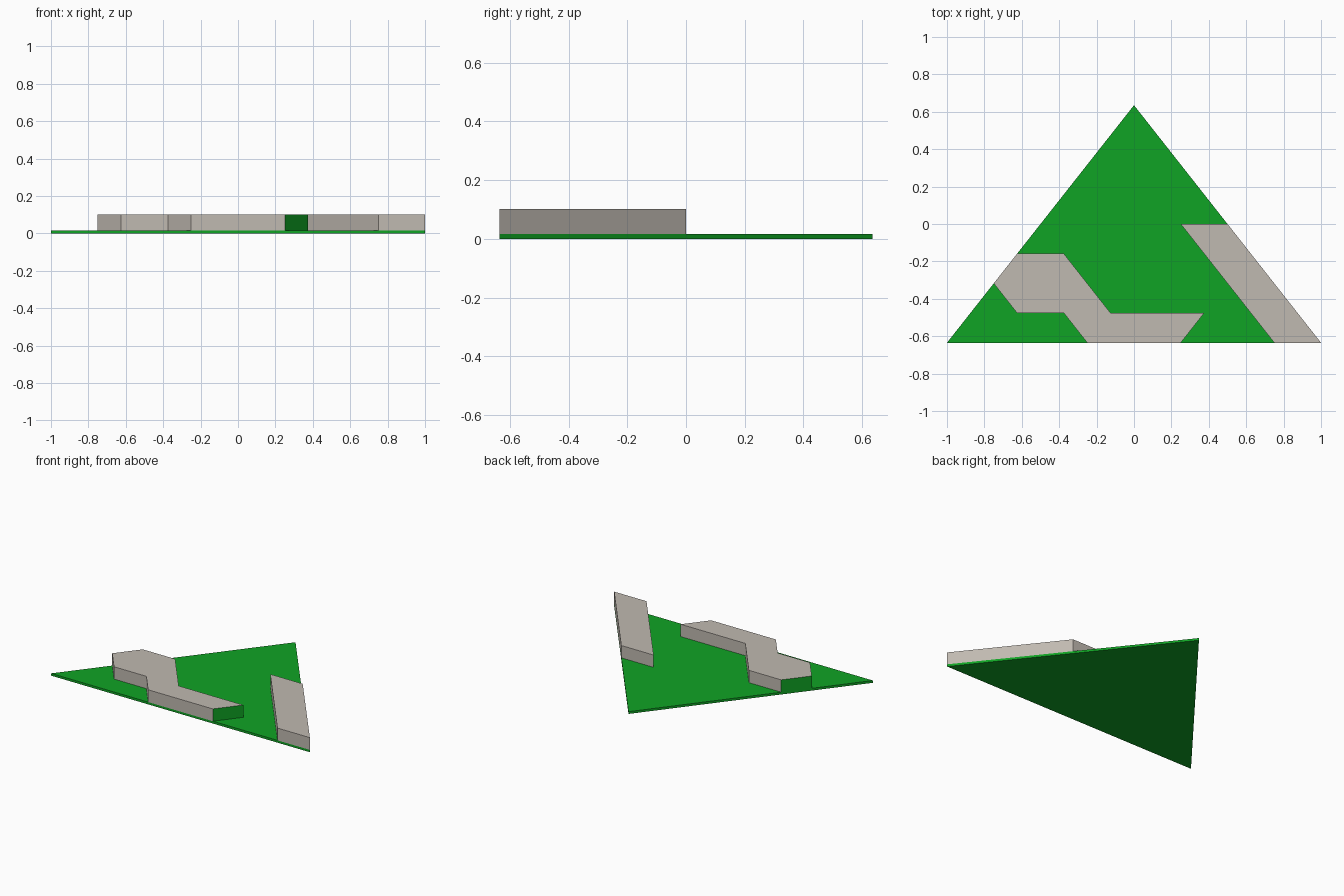
import bpy
import bmesh

if "Cube" in bpy.data.objects:
    bpy.data.objects.remove(bpy.data.objects["Cube"])

U, V = 0.125, 0.15875      # lattice steps: walls and edges follow this grid
SLAB, TOP = 0.016, 0.102   # slab thickness and wall top height

green = bpy.data.materials.new("green")
green.diffuse_color = (0.005, 0.37, 0.018, 1)
green.use_nodes = True
green.node_tree.nodes["Principled BSDF"].inputs["Base Color"].default_value = green.diffuse_color
grey = bpy.data.materials.new("stone_grey")
grey.diffuse_color = (0.53, 0.49, 0.44, 1)
grey.use_nodes = True
grey.node_tree.nodes["Principled BSDF"].inputs["Base Color"].default_value = grey.diffuse_color


def prism(name, outline, z0, z1, mats, green_edges=()):
    """Extrude a lattice outline; listed edges get the second material."""
    bm = bmesh.new()
    low = [bm.verts.new((i * U, j * V, z0)) for i, j in outline]
    high = [bm.verts.new((i * U, j * V, z1)) for i, j in outline]
    n = len(outline)
    bm.faces.new(low)
    bm.faces.new(high)
    for k in range(n):
        m = (k + 1) % n
        f = bm.faces.new((low[k], low[m], high[m], high[k]))
        f.material_index = 1 if k in green_edges else 0
    bmesh.ops.recalc_face_normals(bm, faces=bm.faces)
    mesh = bpy.data.meshes.new(name)
    bm.to_mesh(mesh)
    bm.free()
    for mat in mats:
        mesh.materials.append(mat)
    obj = bpy.data.objects.new(name, mesh)
    bpy.context.collection.objects.link(obj)
    return obj


# Triangular ground slab
prism("base_slab", [(-8, -4), (8, -4), (0, 4)], 0, SLAB, [green])

# Zigzag wall with green end faces
prism("zigzag_wall",
      [(-2, -4), (2, -4), (3, -3), (-1, -3), (-3, -1),
       (-5, -1), (-6, -2), (-5, -3), (-3, -3)],
      SLAB, TOP, [grey, green], green_edges=(1, 5))

# Straight slanted wall along the right edge
prism("slanted_wall", [(6, -4), (8, -4), (4, 0), (2, 0)], SLAB, TOP, [grey])
